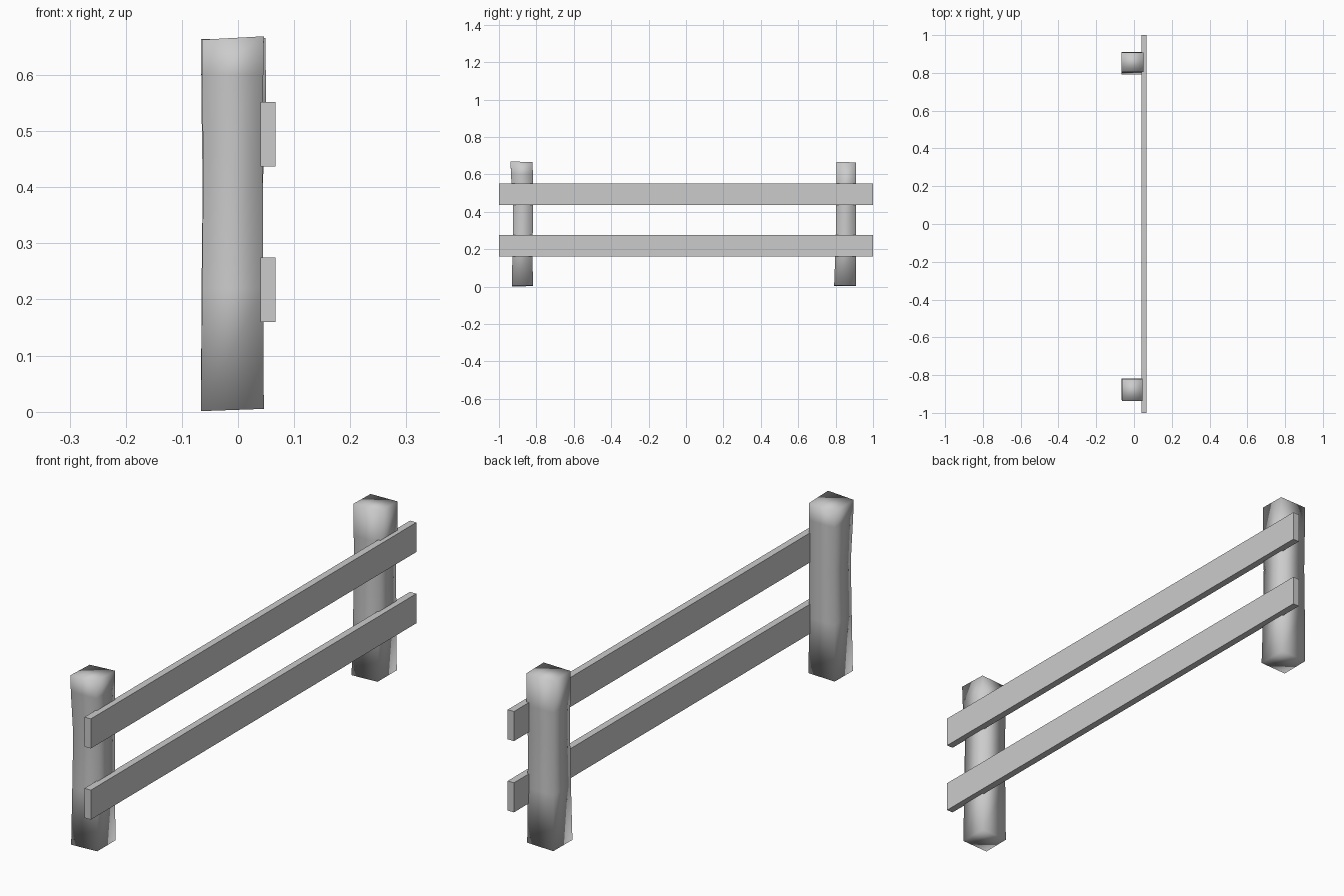
import bpy, bmesh

if "Cube" in bpy.data.objects:
    bpy.data.objects.remove(bpy.data.objects["Cube"])


def make_object(name, bm, smooth):
    bmesh.ops.recalc_face_normals(bm, faces=bm.faces)
    for f in bm.faces:
        f.smooth = smooth
    mesh = bpy.data.meshes.new(name)
    bm.to_mesh(mesh)
    bm.free()
    obj = bpy.data.objects.new(name, mesh)
    bpy.context.collection.objects.link(obj)
    return obj


def post(name, sections, tilt_x, tilt_y):
    """Rough-hewn square post lofted through (z, x0, x1, y0, y1) sections."""
    bm = bmesh.new()
    rings = []
    for z, x0, x1, y0, y1 in sections:
        rings.append([bm.verts.new((x, y, z)) for x, y in
                      ((x0, y0), (x1, y0), (x1, y1), (x0, y1))])
    # uneven sawn top, slightly skewed base
    for v, sx, sy in zip(rings[-1], (-1, 1, 1, -1), (-1, -1, 1, 1)):
        v.co.z += sx * tilt_x + sy * tilt_y
    rings[0][0].co.z -= 0.004
    rings[0][3].co.z -= 0.003
    for a, b in zip(rings, rings[1:]):
        for i in range(4):
            j = (i + 1) % 4
            bm.faces.new((a[i], a[j], b[j], b[i]))
    bm.faces.new(rings[0][::-1])
    bm.faces.new(rings[-1])
    return make_object(name, bm, True)


def rail(name, z):
    bm = bmesh.new()
    bmesh.ops.create_cube(bm, size=1)
    for v in bm.verts:
        v.co = (0.0535 + v.co.x * 0.027, v.co.y * 2, z + v.co.z * 0.115)
    return make_object(name, bm, False)


# Posts
post("front_post", [
    (0.005, -0.066, 0.046, -0.931, -0.819),
    (0.220, -0.064, 0.045, -0.927, -0.820),
    (0.430, -0.062, 0.044, -0.924, -0.818),
    (0.600, -0.064, 0.045, -0.936, -0.819),
    (0.664, -0.064, 0.046, -0.938, -0.820)], 0.003, -0.002)
post("back_post", [
    (0.006, -0.066, 0.046, 0.792, 0.910),
    (0.220, -0.065, 0.045, 0.800, 0.909),
    (0.400, -0.063, 0.044, 0.802, 0.908),
    (0.540, -0.065, 0.050, 0.804, 0.909),
    (0.664, -0.066, 0.049, 0.805, 0.909)], 0.001, -0.001)

# Rails
rail("lower_rail", 0.2175)
rail("upper_rail", 0.4945)
